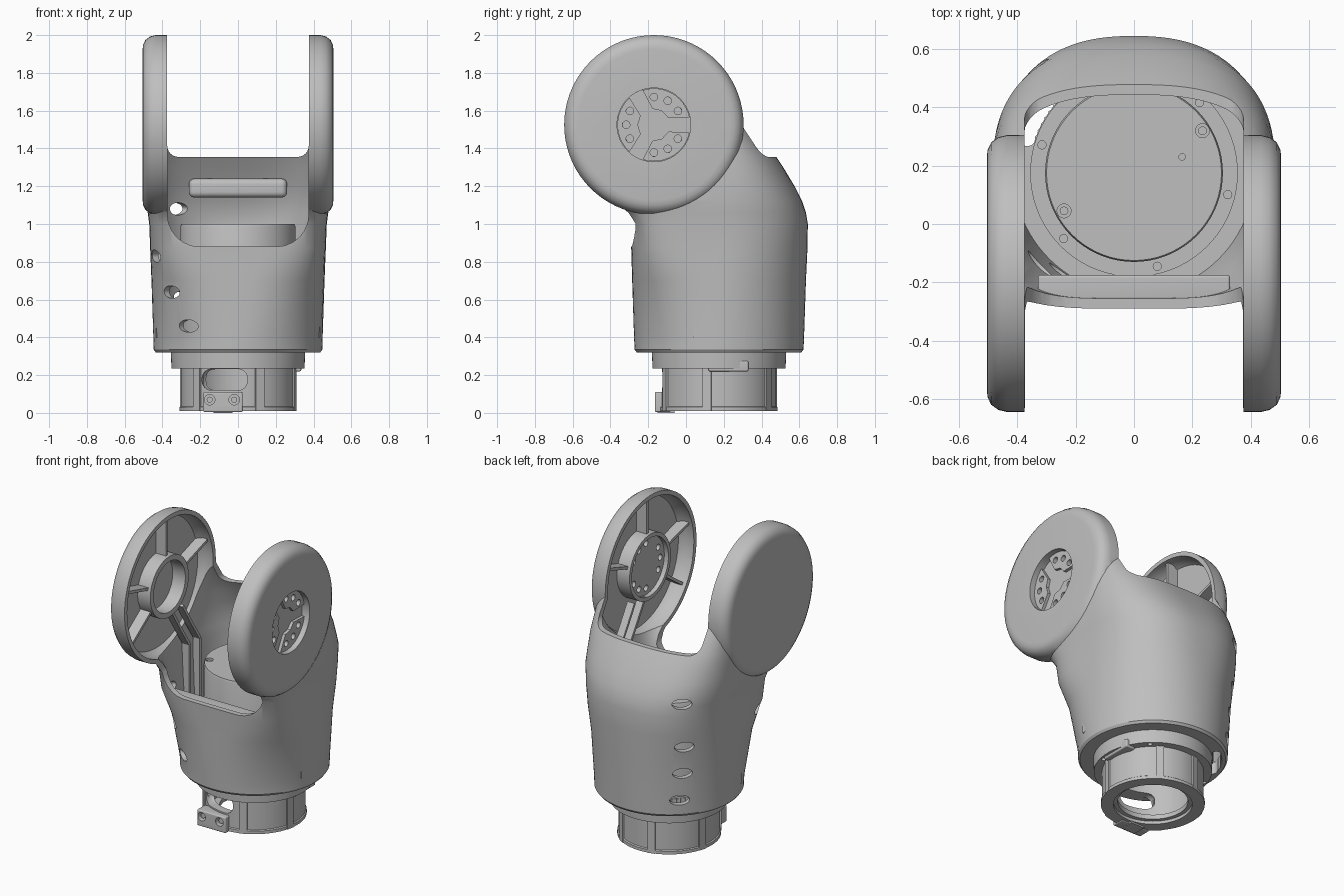
import bpy, bmesh, math
from mathutils import Matrix, Vector

if "Cube" in bpy.data.objects:
    bpy.data.objects.remove(bpy.data.objects["Cube"])

grey = bpy.data.materials.new("plain_grey")
grey.use_nodes = True
COLOUR = (0.52, 0.52, 0.52, 1)
grey.diffuse_color = COLOUR
grey.node_tree.nodes["Principled BSDF"].inputs["Base Color"].default_value = COLOUR

AXIS_Y = 0.175            # body axis
HUB_Y, HUB_Z = -0.17, 1.525   # fork pivot


def finish(name, bm):
    bm.normal_update()
    if bm.calc_volume(signed=True) < 0:
        bmesh.ops.reverse_faces(bm, faces=bm.faces[:])
    mesh = bpy.data.meshes.new(name)
    bm.to_mesh(mesh)
    bm.free()
    mesh.materials.append(grey)
    obj = bpy.data.objects.new(name, mesh)
    bpy.context.collection.objects.link(obj)
    return obj


def box(name, lo, hi, bevel=0):
    lo, hi = Vector(lo), Vector(hi)
    bm = bmesh.new()
    m = Matrix.Translation((lo + hi) / 2) @ Matrix.Diagonal((*(hi - lo), 1))
    bmesh.ops.create_cube(bm, size=1, matrix=m)
    if bevel:
        bmesh.ops.bevel(bm, geom=bm.edges[:], offset=bevel, segments=6,
                        profile=0.5, affect='EDGES')
    return finish(name, bm)


def rod(name, a, b, r, squash=1, seg=32):
    a, b = Vector(a), Vector(b)
    bm = bmesh.new()
    turn = (b - a).to_track_quat('Z', 'Y').to_matrix().to_4x4()
    m = Matrix.Translation((a + b) / 2) @ turn @ Matrix.Diagonal((1, squash, 1, 1))
    bmesh.ops.create_cone(bm, cap_ends=True, segments=seg, radius1=r, radius2=r,
                          depth=(b - a).length, matrix=m)
    return finish(name, bm)


def skin(bm, low, high):
    """Wall between two rings; a wall is left open where the rings end on the axis."""
    for i in range(len(low)):
        bm.faces.new((low[i - 1], low[i], high[i], high[i - 1]))


def lathe(name, profile, matrix, seg=72):
    """Turn a (radius, height) outline; an outline starting at radius 0 is capped flat."""
    bm = bmesh.new()
    rings = [[bm.verts.new((r * math.cos(math.tau * i / seg),
                            r * math.sin(math.tau * i / seg), h)) for i in range(seg)]
             for r, h in profile if r > 0]
    for low, high in zip(rings, rings[1:]):
        skin(bm, low, high)
    if profile[0][0] > 0 and profile[-1][0] > 0:
        skin(bm, rings[-1], rings[0])
    else:
        bm.faces.new(rings[0][::-1])
        bm.faces.new(rings[-1])
    bmesh.ops.transform(bm, matrix=matrix, verts=bm.verts[:])
    return finish(name, bm)


def loft(name, sections, inset=0, seg=96):
    """Stack rounded sections: z, half width, front y, back y, front and back squareness."""
    bm = bmesh.new()
    rings = []
    for z, hx, y0, y1, nf, nb in sections:
        ring = []
        for i in range(seg):
            c, s = math.cos(math.tau * i / seg), math.sin(math.tau * i / seg)
            n, depth = (nb, y1 - AXIS_Y) if s > 0 else (nf, AXIS_Y - y0)
            x = math.copysign(abs(c) ** (2 / n), c) * (hx - inset)
            y = math.copysign(abs(s) ** (2 / n), s) * (depth - inset)
            ring.append(bm.verts.new((x, AXIS_Y + y, z)))
        rings.append(ring)
    for low, high in zip(rings, rings[1:]):
        skin(bm, low, high)
    bm.faces.new(rings[0][::-1])
    bm.faces.new(rings[-1])
    return finish(name, bm)


def bars(name, segments, x0, x1, w):
    """Upright strips running between points in the y-z plane."""
    bm = bmesh.new()
    for p, q in segments:
        p, q = Vector(p), Vector(q)
        d = q - p
        m = (Matrix.Translation(((x0 + x1) / 2, *((p + q) / 2)))
             @ Matrix.Rotation(math.atan2(d.y, d.x), 4, 'X')
             @ Matrix.Diagonal((abs(x1 - x0), d.length, w, 1)))
        bmesh.ops.create_cube(bm, size=1, matrix=m)
    return finish(name, bm)


def combine(obj, tools, operation='DIFFERENCE'):
    """Boolean each tool in turn, falling back to the second solver if nothing changed."""
    for tool in tools:
        for solver in ('MANIFOLD', 'EXACT'):
            mod = obj.modifiers.new("shape", 'BOOLEAN')
            mod.operation, mod.object, mod.solver = operation, tool, solver
            bpy.context.view_layer.update()
            shaped = obj.evaluated_get(bpy.context.evaluated_depsgraph_get())
            mesh = bpy.data.meshes.new_from_object(shaped)
            obj.modifiers.remove(mod)
            if len(mesh.vertices) not in (0, len(obj.data.vertices)):
                obj.data = mesh
                break
        bpy.data.objects.remove(tool)


def around(deg, r, z):
    a = math.radians(deg)
    return (r * math.cos(a), AXIS_Y + r * math.sin(a), z)


def hub_point(deg, r):
    a = math.radians(deg)
    return (HUB_Y + r * math.cos(a), HUB_Z + r * math.sin(a))


def hub_matrix(side):
    return (Matrix.Translation((0, HUB_Y, HUB_Z))
            @ Matrix.Rotation(side * math.pi / 2, 4, 'Y'))


# Housing: lofted body with a round disc on each fork arm
sections = [
    (0.32, 0.435, -0.26, 0.61, 2, 2),
    (0.335, 0.446, -0.272, 0.622, 2, 2),
    (0.40, 0.448, -0.275, 0.625, 2, 2),
    (0.70, 0.458, -0.285, 0.635, 2.7, 2.1),
    (0.87, 0.465, -0.29, 0.643, 4.5, 2.3),
    (1.00, 0.47, -0.297, 0.645, 5, 2.4),
    (1.06, 0.478, -0.34, 0.635, 5, 2.4),
    (1.12, 0.485, -0.41, 0.615, 5, 2.5),
    (1.20, 0.487, -0.49, 0.575, 5, 2.5),
    (1.30, 0.485, -0.54, 0.515, 5, 2.6),
    (1.36, 0.48, -0.54, 0.475, 5, 2.6),
    (1.43, 0.475, -0.53, 0.42, 5, 2.6),
    (1.50, 0.47, -0.5, 0.36, 4, 2.6),
    (1.60, 0.46, -0.3, 0.29, 3, 2.6)]
housing = loft("housing", sections)
disc = [(0, 0.36), (0.475, 0.36), (0.475, 0.435), (0.468, 0.465),
        (0.45, 0.49), (0.425, 0.502), (0.40, 0.505), (0, 0.505)]
combine(housing, [lathe("arm_disc", disc, hub_matrix(s)) for s in (1, -1)], 'UNION')

# Hollow the body and arms, then open the fork gap and front window
pocket = [(0, 0.3), (0.447, 0.3), (0.447, 0.435), (0.425, 0.472), (0, 0.472)]
cuts = [loft("cavity", sections[2:-1], 0.035)]
cuts += [lathe("pocket", pocket, hub_matrix(s)) for s in (1, -1)]
cuts += [box("fork_gap", (-0.375, -1.5, 1.355), (0.375, 1.5, 2.6), 0.06),
         box("front_window", (-0.374, -1.5, 0.88), (0.374, 0.02, 2.7), 0.17),
         rod("floor_opening", (0, AXIS_Y, 0.2), (0, AXIS_Y, 0.5), 0.29, seg=72)]

# Oval side holes, floor slot and the pivot recess
vents = [(235, 0.46), (224, 0.64), (215, 0.83)]
vents += [(133, 0.43), (135, 0.61), (136, 0.79), (134, 1.08)]
cuts += [rod("vent", around(a, 0.33, z), around(a, 0.7, z), 0.06, 0.55)
         for a, z in vents]
cuts += [rod("floor_slot", around(a, 0.385, 0.2), around(a, 0.385, 0.5), 0.027)
         for a in range(130, 164, 4)]
cuts.append(rod("pivot_recess", (0.39, HUB_Y, HUB_Z), (0.6, HUB_Y, HUB_Z), 0.195, seg=64))
combine(housing, cuts)

# Pivot flange with three raised pads and a ring of bolt holes
flange = lathe("pivot_flange", [(0, 0.41), (0.19, 0.41), (0.19, 0.38), (0.215, 0.38),
                                (0.215, 0.475), (0.195, 0.475), (0.195, 0.45), (0, 0.45)],
               hub_matrix(1))
pads = []
for middle in (60, 180, 300):
    bm = bmesh.new()
    arc = [hub_point(middle + t * 8, 0.193) for t in range(-6, 7)]
    arc += [hub_point(middle + t, 0.085) for t in (35, 0, -35)]
    face = bm.faces.new([bm.verts.new((0.445, *p)) for p in arc])
    new = bmesh.ops.extrude_face_region(bm, geom=[face], use_keep_orig=True)["geom"]
    bmesh.ops.translate(bm, vec=(0.025, 0, 0),
                        verts=[v for v in new if isinstance(v, bmesh.types.BMVert)])
    bmesh.ops.recalc_face_normals(bm, faces=bm.faces[:])
    pads.append(finish("flange_pad", bm))
combine(flange, pads, 'UNION')
combine(flange, [rod("bolt_hole", (0.3, *hub_point(a, 0.147)), (0.6, *hub_point(a, 0.147)),
                     0.02, seg=20)
                 for m in (60, 180, 300) for a in (m - 30, m, m + 30)])

# Bearing cup on the plain arm
lathe("bearing_cup", [(0.165, 0.38), (0.20, 0.38), (0.20, 0.48), (0.165, 0.48)],
      hub_matrix(-1))

# Ribs and cable channel inside each arm
for side, label in ((1, "left"), (-1, "right")):
    spokes = [(hub_point(a, 0.2), hub_point(a, 0.455)) for a in (90, 18, 165, 215)]
    bars(label + "_arm_ribs", spokes, side * 0.40, side * 0.475, 0.018)
    channel = []
    for shift in (0, 0.11):
        path = [(shift - 0.13, 1.34), (shift - 0.03, 1.18), (shift + 0.05, 1.06),
                (shift + 0.05, 0.40)]
        channel += list(zip(path, path[1:]))
    bars(label + "_cable_channel", channel, side * 0.385, side * 0.435, 0.018)

# Window ledge and rear inner rail
box("front_ledge", (-0.33, -0.26, 0.84), (0.33, -0.175, 0.875), 0.01)
box("rear_inner_rail", (-0.26, 0.45, 1.14), (0.26, 0.515, 1.24), 0.03)

# Base: mounting ring, collar and inner drum in one turned part
base = lathe("base_drum", [
    (0, 0.96), (0.25, 0.96), (0.25, 0.06), (0.21, 0.06), (0.21, 0.03), (0.235, 0.03),
    (0.235, 0.01), (0.31, 0.01), (0.31, 0.03), (0.303, 0.035), (0.303, 0.235),
    (0.352, 0.235), (0.356, 0.33), (0.356, 0.41), (0.305, 0.41), (0.305, 0.985),
    (0.30, 1.0), (0, 1.0)], Matrix.Translation((0, AXIS_Y, 0)))
base_cuts = [box("cable_slot", (-0.19, -0.3, 0.12), (0.05, 0.0, 0.232), 0.05)]
base_cuts += [rod("flange_hole", around(a, 0.33, 0.1), around(a, 0.33, 0.6), 0.014, seg=16)
              for a in (47, 163, -13, 223, -76)]
base_cuts += [rod("cap_screw_hole", (x, y, 0.98), (x, y, 1.1), r, seg=20)
              for x, y, r in ((-0.24, 0.045, 0.024), (0.235, 0.32, 0.024), (0.165, 0.23, 0.011))]
combine(base, base_cuts)

# Cap screws, upright fins and side tab around the base
for x, y in ((-0.24, 0.045), (0.235, 0.32)):
    rod("cap_screw", (x, y, 0.97), (x, y, 0.99), 0.015, seg=12)
for a in (-12, 58, 105, 165, 225, 292):
    x, y, z = around(a, 0.30, 0)
    fin = box("ring_fin", (-0.018, -0.024, 0.01), (0.012, 0.024, 0.24))
    fin.matrix_world = Matrix.Translation((x, y, 0)) @ Matrix.Rotation(math.radians(a), 4, 'Z')
box("side_tab", (0.27, 0.12, 0.22), (0.335, 0.33, 0.275), 0.008)

# Front connector block with two screw holes
block = box("connector_block", (-0.185, -0.165, 0.005), (0.025, -0.08, 0.11), 0.008)
combine(block, [rod("screw_hole", (x, -0.3, 0.07), (x, -0.12, 0.07), 0.028, seg=20)
                for x in (-0.15, -0.02)])
for x in (-0.15, -0.02):
    rod("connector_screw", (x, -0.15, 0.07), (x, -0.11, 0.07), 0.016, seg=12)
box("connector_foot", (-0.13, -0.15, 0), (-0.03, -0.06, 0.03))

# Smooth shading with crisp edges
bpy.ops.object.select_all(action='DESELECT')
for obj in bpy.context.collection.objects:
    if obj.type == 'MESH':
        obj.select_set(True)
        bpy.context.view_layer.objects.active = obj
bpy.ops.object.shade_smooth_by_angle(angle=math.radians(32))
